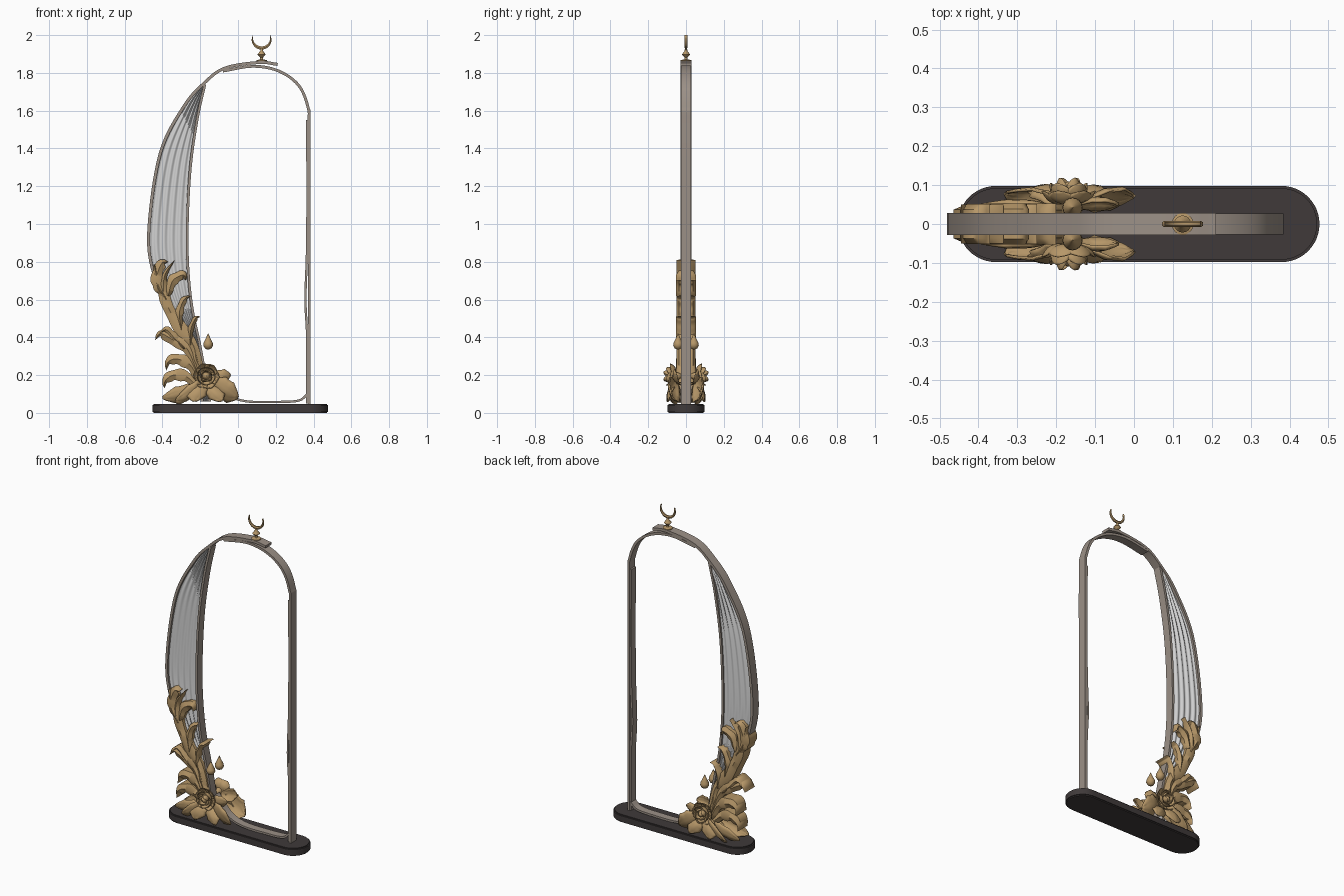
import bpy, bmesh, math
from mathutils import Vector

cube = bpy.data.objects.get("Cube")
if cube:
    bpy.data.objects.remove(cube)


def material(name, rgb):
    m = bpy.data.materials.new(name)
    m.use_nodes = True
    m.diffuse_color = (*rgb, 1)
    m.node_tree.nodes["Principled BSDF"].inputs["Base Color"].default_value = (*rgb, 1)
    return m


TAUPE = material("taupe metal", (0.33, 0.28, 0.24))
WHITE = material("pale cloth", (0.66, 0.66, 0.66))
GOLD = material("gold", (0.47, 0.31, 0.14))
DARK = material("dark base", (0.05, 0.042, 0.042))


def finish(name, bm, mat, angle=35):
    bmesh.ops.recalc_face_normals(bm, faces=bm.faces[:])
    mesh = bpy.data.meshes.new(name)
    bm.to_mesh(mesh)
    bm.free()
    mesh.materials.append(mat)
    ob = bpy.data.objects.new(name, mesh)
    bpy.context.collection.objects.link(ob)
    bpy.ops.object.select_all(action="DESELECT")
    ob.select_set(True)
    bpy.context.view_layer.objects.active = ob
    bpy.ops.object.shade_smooth_by_angle(angle=math.radians(angle))
    return ob


def smooth_path(pts, steps=8):
    """Catmull-Rom samples through the points."""
    p = [Vector(q) for q in pts]
    p = [2 * p[0] - p[1]] + p + [2 * p[-1] - p[-2]]
    out = []
    for i in range(1, len(p) - 2):
        a, b, c, d = p[i - 1:i + 3]
        for k in range(steps):
            t = k / steps
            out.append(0.5 * (2 * b + (c - a) * t + (2 * a - 5 * b + 4 * c - d) * t * t
                              + (3 * b - a - 3 * c + d) * t ** 3))
    return out + [p[-2]]


def strip(bm, pts, width, depth, y=0.0, ridge=1.0):
    """Sweep a band along an xz path; width is a function of 0..1."""
    path = smooth_path(pts)
    n = len(path)
    rings = []
    for i, p in enumerate(path):
        d = (path[min(i + 1, n - 1)] - path[max(i - 1, 0)]).normalized()
        side = Vector((-d.y, d.x)) * width(i / (n - 1)) / 2
        ring = []
        for s, h in ((-1, -1), (0, -ridge), (1, -1), (1, 1), (0, ridge), (-1, 1)):
            q = p + side * s
            ring.append(bm.verts.new((q.x, y + h * depth, q.y)))
        rings.append(ring)
    for a, b in zip(rings, rings[1:]):
        for j in range(6):
            k = (j + 1) % 6
            bm.faces.new((a[j], a[k], b[k], b[j]))
    bm.faces.new(rings[0])
    bm.faces.new(rings[-1])


def lathe(bm, profile, centre, n=16):
    rings = [[bm.verts.new((centre[0] + r * math.cos(2 * math.pi * i / n),
                            centre[1] + r * math.sin(2 * math.pi * i / n),
                            centre[2] + z)) for i in range(n)] for r, z in profile]
    for a, b in zip(rings, rings[1:]):
        for i in range(n):
            bm.faces.new((a[i], a[(i + 1) % n], b[(i + 1) % n], b[i]))
    bm.faces.new(rings[0])
    bm.faces.new(rings[-1])


def petal(bm, root, tip, across, width, cup, mirror, wave=0.0):
    """Cupped petal grid from root to tip, bulging along its normal."""
    root, tip, across = Vector(root), Vector(tip), Vector(across).normalized()
    normal = (tip - root).cross(across).normalized()
    if normal.y > 0:
        normal = -normal
    rows = []
    for i in range(11):
        u = i / 10
        w = width / 2 * (0.2 + 0.8 * math.sin(math.pi * min(u * 0.8 + 0.04, 1)))
        w *= math.sqrt(max(1 - u ** 5, 0.02)) * (1 + wave * math.sin(20 * u))
        row = []
        for j in range(9):
            v = j / 4 - 1
            p = root.lerp(tip, u) + across * v * w
            p += normal * (cup * (math.sin(math.pi * u) * (1 - v * v) + wave * math.cos(9 * v) * u))
            row.append(bm.verts.new((p.x, p.y * mirror, p.z)))
        rows.append(row)
    for a, b in zip(rows, rows[1:]):
        for j in range(8):
            bm.faces.new((a[j], a[j + 1], b[j + 1], b[j]))


def thicken(ob, t):
    mod = ob.modifiers.new("thickness", "SOLIDIFY")
    mod.thickness = t
    mod.offset = 0


# Base: long rounded slab
bm = bmesh.new()
ring = []
for cx, start in ((0.379, -90), (-0.355, 90)):
    for i in range(25):
        a = math.radians(start + i * 7.5)
        ring.append(bm.verts.new((cx + 0.098 * math.cos(a), 0.098 * math.sin(a), 0)))
face = bm.faces.new(ring)
ext = bmesh.ops.extrude_face_region(bm, geom=[face])["geom"]
bmesh.ops.translate(bm, vec=(0, 0, 0.048), verts=[g for g in ext if isinstance(g, bmesh.types.BMVert)])
bmesh.ops.bevel(bm, geom=[e for e in bm.edges if abs(e.verts[0].co.z - e.verts[1].co.z) < 1e-5],
                offset=0.006, segments=2, affect="EDGES")
finish("base", bm, DARK)

# Frame: sweeping left arc lapping over the right arch
OUTER = [(-0.18, 1.745), (-0.285, 1.625), (-0.41, 1.38), (-0.47, 1.0), (-0.455, 0.77),
         (-0.36, 0.55), (-0.235, 0.34), (-0.19, 0.06)]
INNER = [(-0.175, 1.74), (-0.215, 1.56), (-0.252, 1.3), (-0.268, 1.0), (-0.265, 0.77),
         (-0.242, 0.55), (-0.198, 0.34), (-0.15, 0.06)]
bm = bmesh.new()
strip(bm, [(0.21, 1.845), (0.11, 1.855), (-0.07, 1.825)] + OUTER, lambda t: 0.016, 0.028)
finish("left_arc", bm, TAUPE)
bm = bmesh.new()
strip(bm, [(-0.08, 1.81), (0.08, 1.835), (0.215, 1.81), (0.32, 1.735), (0.37, 1.62), (0.377, 1.5),
           (0.377, 0.8), (0.377, 0.045)], lambda t: 0.015, 0.027)
finish("right_arch", bm, TAUPE)

# Inner lining along the post, the floor strip and the inside edge of the cloth
bm = bmesh.new()
strip(bm, [(0.365, 1.55), (0.368, 1.2), (0.365, 0.85), (0.357, 0.6), (0.366, 0.4), (0.367, 0.05)],
      lambda t: 0.012, 0.022)
strip(bm, [(-0.15, 0.2), (-0.06, 0.1), (0.04, 0.062), (0.2, 0.058), (0.32, 0.065), (0.368, 0.1)],
      lambda t: 0.012, 0.024)
finish("inner_lining", bm, TAUPE)
bm = bmesh.new()
strip(bm, INNER, lambda t: 0.014, 0.025)
finish("cloth_edge", bm, TAUPE)

# Cloth: pleated panel, front and back
bm = bmesh.new()
for s in (1, -1):
    rows = []
    for a, b in zip(smooth_path(OUTER), smooth_path(INNER)):
        row = []
        for j in range(41):
            p = a.lerp(b, j / 40)
            row.append(bm.verts.new((p.x, s * (0.014 + 0.005 * math.cos(j * math.pi / 4)), p.y)))
        rows.append(row)
    for a, b in zip(rows, rows[1:]):
        for j in range(40):
            bm.faces.new((a[j], a[j + 1], b[j + 1], b[j]))
finish("pleated_cloth", bm, WHITE, 60)

# Scrolling leaves: tapered curls through the thickness of the frame
CURLS = [
    ([(-0.19, 0.16), (-0.235, 0.35), (-0.32, 0.47), (-0.385, 0.6), (-0.39, 0.72), (-0.335, 0.81)], 0.065),
    ([(-0.38, 0.6), (-0.43, 0.7), (-0.405, 0.79), (-0.37, 0.8)], 0.06),
    ([(-0.37, 0.62), (-0.345, 0.7), (-0.29, 0.73), (-0.275, 0.7)], 0.055),
    ([(-0.39, 0.62), (-0.425, 0.66), (-0.435, 0.74), (-0.445, 0.79)], 0.04),
    ([(-0.3, 0.44), (-0.31, 0.53), (-0.285, 0.6), (-0.25, 0.62)], 0.04),
    ([(-0.25, 0.36), (-0.25, 0.44), (-0.225, 0.5), (-0.2, 0.51)], 0.03),
    ([(-0.21, 0.2), (-0.27, 0.34), (-0.35, 0.39), (-0.41, 0.42), (-0.44, 0.385)], 0.06),
    ([(-0.28, 0.34), (-0.34, 0.4), (-0.38, 0.44), (-0.42, 0.42)], 0.045),
    ([(-0.2, 0.15), (-0.25, 0.25), (-0.32, 0.285), (-0.37, 0.27), (-0.38, 0.225)], 0.06),
    ([(-0.2, 0.12), (-0.27, 0.19), (-0.34, 0.2), (-0.385, 0.17), (-0.39, 0.13)], 0.06),
    ([(-0.18, 0.2), (-0.22, 0.28), (-0.23, 0.34), (-0.26, 0.4)], 0.045),
]
bm = bmesh.new()
for i, (pts, w) in enumerate(CURLS):
    strip(bm, pts, lambda t, w=w: w * (0.3 + 0.7 * math.sin(math.pi * t ** 0.8)) * (1.02 - t ** 6)
          * (1 + 0.12 * math.sin(22 * t)), 0.036 + 0.001 * (i % 3), ridge=1.38)
finish("scroll_leaves", bm, GOLD, 50)

# Broad ruffled leaves resting on the base
bm = bmesh.new()
for s in (1, -1):
    petal(bm, (-0.19, -0.045, 0.15), (-0.33, -0.08, 0.07), (0.4, -0.3, 0.8), 0.13, 0.025, s, 0.1)
    petal(bm, (-0.2, -0.05, 0.16), (-0.23, -0.098, 0.06), (1, 0, 0), 0.11, 0.02, s, 0.1)
    petal(bm, (-0.18, -0.035, 0.13), (-0.4, -0.045, 0.08), (0, -0.3, 1), 0.09, 0.02, s, 0.1)
    petal(bm, (-0.14, -0.05, 0.17), (0.0, -0.07, 0.08), (0.3, -0.4, 0.8), 0.13, 0.025, s, 0.1)
    petal(bm, (-0.15, -0.045, 0.18), (-0.04, -0.05, 0.2), (0, -0.3, 1), 0.08, 0.02, s, 0.1)
    petal(bm, (-0.16, -0.05, 0.15), (-0.09, -0.095, 0.06), (1, 0, 0.3), 0.09, 0.02, s, 0.1)
thicken(finish("broad_leaves", bm, GOLD, 60), 0.006)

# Rose: rings of cupped petals around a bud, on both sides
bm = bmesh.new()
C = Vector((-0.168, 0, 0.195))
for s in (1, -1):
    for count, reach, near, far, width in ((6, 0.068, -0.055, -0.085, 0.075),
                                           (5, 0.048, -0.06, -0.105, 0.062),
                                           (4, 0.026, -0.07, -0.118, 0.04)):
        for i in range(count):
            a = 2 * math.pi * (i + count * 0.15) / count
            out = Vector((math.cos(a), 0, math.sin(a)))
            petal(bm, C + out * 0.012 + Vector((0, near, 0)), C + out * reach + Vector((0, far, 0)),
                  (-out.z, 0, out.x), width, -0.014, s)
thicken(finish("rose_petals", bm, GOLD, 60), 0.004)
bm = bmesh.new()
for s in (1, -1):
    bud = bmesh.ops.create_uvsphere(bm, u_segments=16, v_segments=10, radius=0.022)["verts"]
    bmesh.ops.scale(bm, vec=(1, 2, 1), verts=bud)
    bmesh.ops.translate(bm, vec=C + Vector((0, s * 0.066, 0)), verts=bud)
finish("rose_buds", bm, GOLD)

# Hanging drops beside the leaves
bm = bmesh.new()
for s in (1, -1):
    lathe(bm, [(0.003, 0), (0.017, 0.006), (0.026, 0.022), (0.024, 0.036), (0.012, 0.06), (0.001, 0.086)],
          (-0.158, s * 0.042, 0.335))
finish("drops", bm, GOLD, 60)

# Finial: plate, knob and upturned crescent
bm = bmesh.new()
lathe(bm, [(0.028, 0), (0.028, 0.007), (0.008, 0.012), (0.008, 0.022), (0.022, 0.037),
           (0.007, 0.057), (0.006, 0.072)], (0.125, 0, 1.86))
finish("finial_knob", bm, GOLD)
bm = bmesh.new()
arc = [(0.125 + 0.049 * math.sin(math.radians(a)), 1.981 - 0.049 * math.cos(math.radians(a)))
       for a in range(-112, 113, 28)]
strip(bm, arc, lambda t: 0.002 + 0.015 * math.sin(math.pi * t), 0.004, ridge=1.8)
finish("crescent", bm, GOLD)
